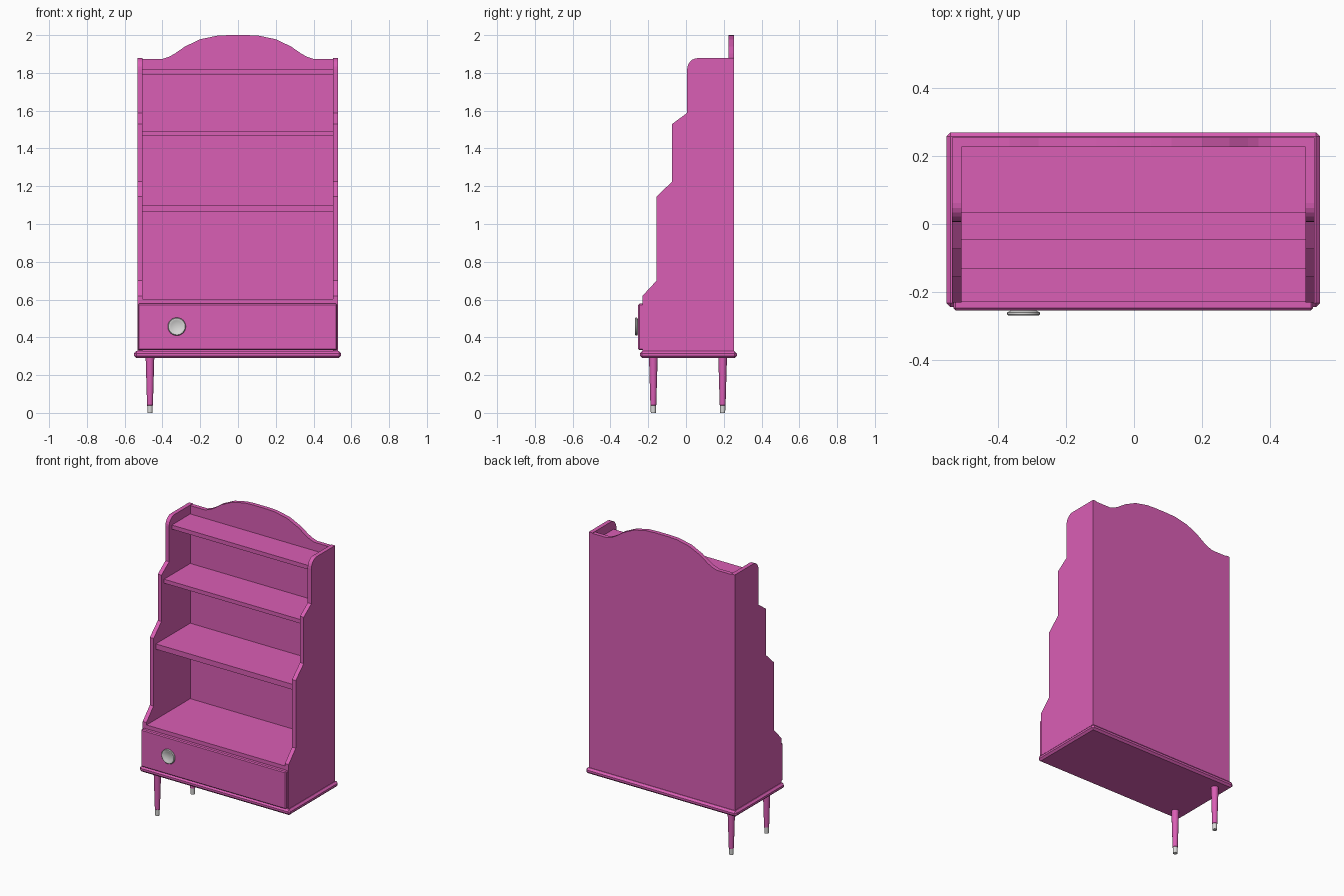
import bpy, bmesh, math
from mathutils import Matrix

if "Cube" in bpy.data.objects:
    bpy.data.objects.remove(bpy.data.objects["Cube"])


def material(name, rgb):
    m = bpy.data.materials.new(name)
    m.diffuse_color = (*rgb, 1)
    m.use_nodes = True
    m.node_tree.nodes["Principled BSDF"].inputs["Base Color"].default_value = m.diffuse_color
    return m


PINK = material("pink_paint", (0.70, 0.112, 0.46))
METAL = material("pale_metal", (0.70, 0.70, 0.69))


def finish(name, bm, mats, smooth=False):
    bmesh.ops.recalc_face_normals(bm, faces=bm.faces)
    me = bpy.data.meshes.new(name)
    bm.to_mesh(me)
    bm.free()
    ob = bpy.data.objects.new(name, me)
    bpy.context.collection.objects.link(ob)
    for m in mats:
        me.materials.append(m)
    if smooth:
        bpy.ops.object.select_all(action='DESELECT')
        bpy.context.view_layer.objects.active = ob
        ob.select_set(True)
        bpy.ops.object.shade_smooth_by_angle(angle=math.radians(35))
    return ob


def box(name, x, y, z, bevel=0):
    bm = bmesh.new()
    bmesh.ops.create_cube(bm, size=1)
    for v in bm.verts:
        v.co = [(r[0] + r[1]) / 2 + c * (r[1] - r[0]) for c, r in zip(v.co, (x, y, z))]
    ob = finish(name, bm, [PINK])
    if bevel:
        mod = ob.modifiers.new("edge", 'BEVEL')
        mod.width = bevel
        mod.segments = 1
    return ob


def extrude(name, points, offset):
    """Closed outline pushed along an offset vector."""
    bm = bmesh.new()
    face = bm.faces.new([bm.verts.new(p) for p in points])
    new = bmesh.ops.extrude_face_region(bm, geom=[face])["geom"]
    bmesh.ops.translate(bm, vec=offset, verts=[g for g in new if isinstance(g, bmesh.types.BMVert)])
    return finish(name, bm, [PINK])


def lathe(name, profile, matrix, mats, pick=lambda z: 0, sides=24):
    """Revolve (radius, height) pairs about z, then cap both ends."""
    bm = bmesh.new()
    rings = [[bm.verts.new((r * math.cos(2 * math.pi * i / sides),
                            r * math.sin(2 * math.pi * i / sides), z))
              for i in range(sides)] for r, z in profile]
    for a, b in zip(rings, rings[1:]):
        for i in range(sides):
            j = (i + 1) % sides
            bm.faces.new((a[i], a[j], b[j], b[i]))
    bm.faces.new(rings[0])
    bm.faces.new(rings[-1])
    for f in bm.faces:
        f.material_index = pick(f.calc_center_median().z)
    bm.transform(matrix)
    return finish(name, bm, mats, True)


XL, XR, BACK, T = -0.533, 0.53, 0.253, 0.027

# Stepped side panels with a rounded top front corner
side = [(0.226, 0.325), (-0.23, 0.325), (-0.23, 0.62), (-0.156, 0.70), (-0.156, 1.145),
        (-0.073, 1.225), (-0.073, 1.53), (0.006, 1.588), (0.006, 1.818)]
side += [(0.061 - 0.055 * math.cos(a), 1.818 + 0.06 * math.sin(a))
         for a in (math.radians(d) for d in range(15, 91, 15))]
side += [(BACK, 1.878), (BACK, 1.865), (0.226, 1.865)]
for name, x in (("left_side", XL), ("right_side", XR - T)):
    extrude(name, [(x, y, z) for y, z in side], (T, 0, 0))

# Back panel with arched crest
half = [(0.40, 1.874), (0.365, 1.885), (0.335, 1.902), (0.28, 1.94),
        (0.20, 1.978), (0.11, 1.997), (0.05, 2.0)]
crest = [(XL, 0.325), (XL, 1.874)] + [(-x, z) for x, z in half]
crest += half[::-1] + [(XR, 1.874), (XR, 0.325)]
extrude("back_panel", [(x, 0.226, z) for x, z in crest], (0, BACK - 0.226, 0))

# Shelves, each deeper than the one above
for name, front, z0, z1 in (("top_shelf", 0.034, 1.792, 1.819),
                            ("upper_shelf", -0.046, 1.467, 1.493),
                            ("middle_shelf", -0.132, 1.065, 1.10),
                            ("lower_shelf", -0.228, 0.578, 0.603)):
    box(name, (XL + 0.01, XR - 0.01), (front, 0.23), (z0, z1))

# Base board with chamfered rim, and drawer front
box("base_board", (-0.55, 0.546), (-0.244, 0.269), (0.29, 0.327), 0.012)
box("drawer_front", (-0.53, 0.525), (-0.253, -0.22), (0.332, 0.578), 0.006)

# Dished round drawer knob
lathe("drawer_knob", [(0.02, -0.005), (0.038, 0.002), (0.048, 0.007), (0.048, 0.013),
                      (0.044, 0.017), (0.036, 0.017), (0.030, 0.013)],
      Matrix.Translation((-0.324, -0.252, 0.457)) @ Matrix.Rotation(math.pi / 2, 4, 'X'), [METAL])

# Tapered legs with metal tips
for name, y in (("front_leg", -0.173), ("rear_leg", 0.194)):
    lathe(name, [(0.0135, 0), (0.0145, 0.04), (0.0155, 0.041), (0.023, 0.295)],
          Matrix.Translation((-0.466, y, 0)), [PINK, METAL],
          lambda z: 1 if z < 0.0403 else 0, 16)
